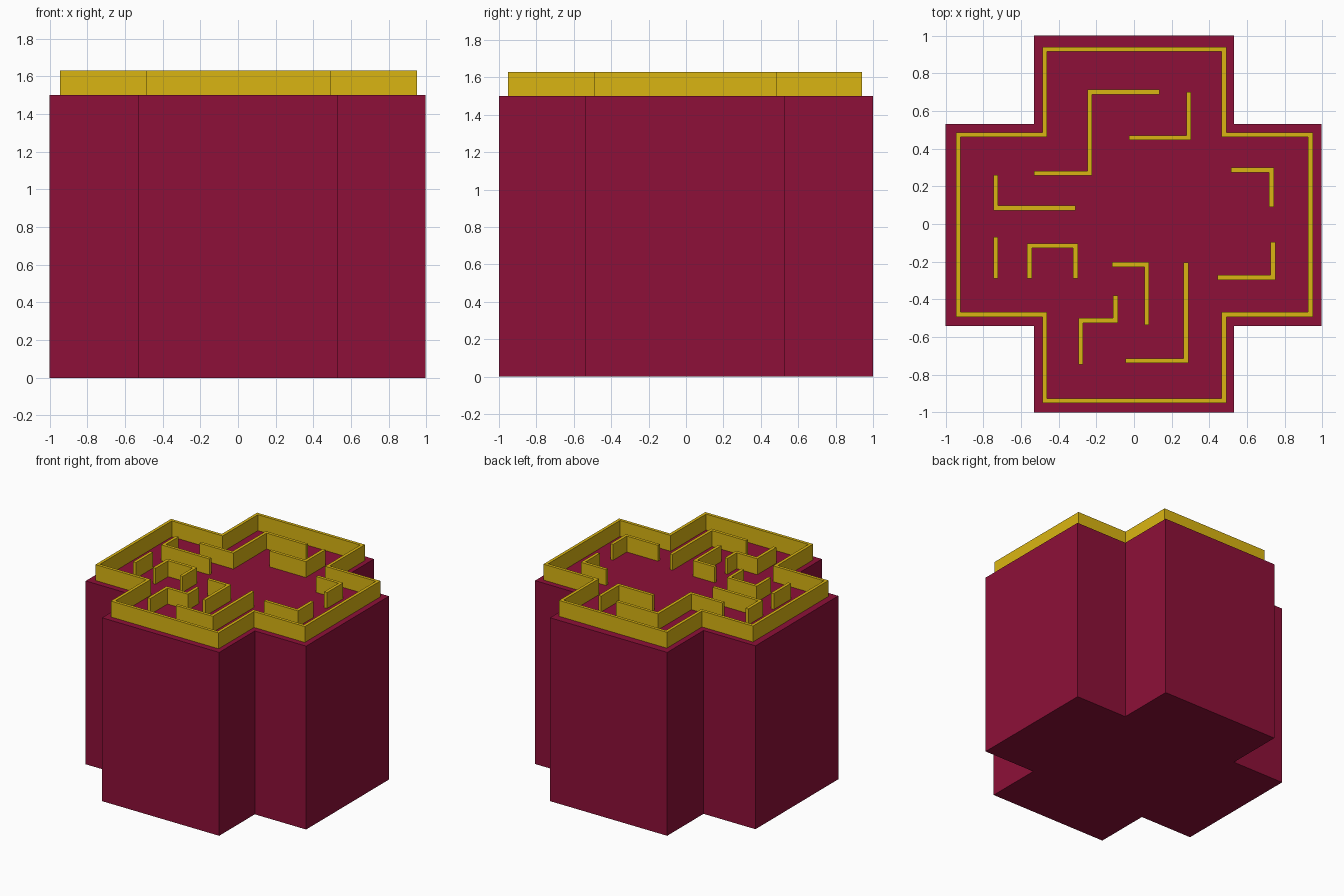
import bpy, bmesh
from mathutils import Vector

if "Cube" in bpy.data.objects:
    bpy.data.objects.remove(bpy.data.objects["Cube"])

BASE_TOP, WALL_TOP, THICK = 1.5, 1.63, 0.025


def material(name, rgb):
    m = bpy.data.materials.new(name)
    m.diffuse_color = (*rgb, 1)
    m.use_nodes = True
    m.node_tree.nodes["Principled BSDF"].inputs["Base Color"].default_value = m.diffuse_color
    return m


red = material("crimson", (0.27, 0.005, 0.04))
gold = material("gold", (0.70, 0.46, 0.006))


def finish(name, bm, mat):
    bmesh.ops.recalc_face_normals(bm, faces=bm.faces)
    me = bpy.data.meshes.new(name)
    bm.to_mesh(me)
    bm.free()
    me.materials.append(mat)
    ob = bpy.data.objects.new(name, me)
    bpy.context.collection.objects.link(ob)
    return ob


def cross(x0, x1, y0, y1, ax0, ax1, ay0, ay1):
    """Plus-shaped outline: outer extents, then the inner corner positions."""
    return [(ax0, y0), (ax1, y0), (ax1, ay0), (x1, ay0), (x1, ay1), (ax1, ay1),
            (ax1, y1), (ax0, y1), (ax0, ay1), (x0, ay1), (x0, ay0), (ax0, ay0)]


def wall(name, path, closed=False):
    """Mitred wall of constant thickness along a centre line."""
    pts = [Vector(p) for p in path]
    n = len(pts)
    bm = bmesh.new()
    rings = []
    for i, p in enumerate(pts):
        a = (p - pts[i - 1]).normalized() if closed or i > 0 else None
        b = (pts[(i + 1) % n] - p).normalized() if closed or i < n - 1 else None
        a, b = a or b, b or a
        na, nb = Vector((-a.y, a.x)), Vector((-b.y, b.x))
        off = (na + nb) / (1 + na.dot(nb)) * THICK / 2
        l, r = p + off, p - off
        rings.append([bm.verts.new((q.x, q.y, z)) for q, z in
                      ((l, BASE_TOP), (r, BASE_TOP), (r, WALL_TOP), (l, WALL_TOP))])
    for i in range(n if closed else n - 1):
        s, e = rings[i], rings[(i + 1) % n]
        for k in range(4):
            bm.faces.new((s[k], s[(k + 1) % 4], e[(k + 1) % 4], e[k]))
    if not closed:
        bm.faces.new(rings[0])
        bm.faces.new(rings[-1])
    return finish(name, bm, gold)


# plus-shaped base block
bm = bmesh.new()
outline = cross(-1, 0.995, -1, 1, -0.53, 0.53, -0.54, 0.53)
face = bm.faces.new([bm.verts.new((x, y, 0)) for x, y in outline])
top = bmesh.ops.extrude_face_region(bm, geom=[face], use_keep_orig=True)
bmesh.ops.translate(bm, vec=(0, 0, BASE_TOP),
                    verts=[v for v in top["geom"] if isinstance(v, bmesh.types.BMVert)])
finish("base_block", bm, red)

# boundary wall
wall("boundary_wall", cross(-0.933, 0.937, -0.938, 0.928, -0.473, 0.478, -0.48, 0.473), True)

# maze walls
paths = [
    [(0.134, 0.70), (-0.235, 0.70), (-0.235, 0.27), (-0.53, 0.27)],
    [(0.29, 0.70), (0.29, 0.457), (-0.027, 0.457)],
    [(0.515, 0.287), (0.73, 0.287), (0.73, 0.09)],
    [(0.738, -0.095), (0.738, -0.284), (0.444, -0.284)],
    [(-0.733, 0.26), (-0.733, 0.085), (-0.31, 0.085)],
    [(-0.733, -0.07), (-0.733, -0.29)],
    [(-0.555, -0.29), (-0.555, -0.115), (-0.31, -0.115), (-0.31, -0.29)],
    [(-0.118, -0.215), (0.068, -0.215), (0.068, -0.535)],
    [(-0.098, -0.38), (-0.098, -0.512), (-0.283, -0.512), (-0.283, -0.745)],
    [(0.276, -0.203), (0.276, -0.725), (-0.045, -0.725)],
]
for i, p in enumerate(paths):
    wall(f"maze_wall_{i + 1}", p)
